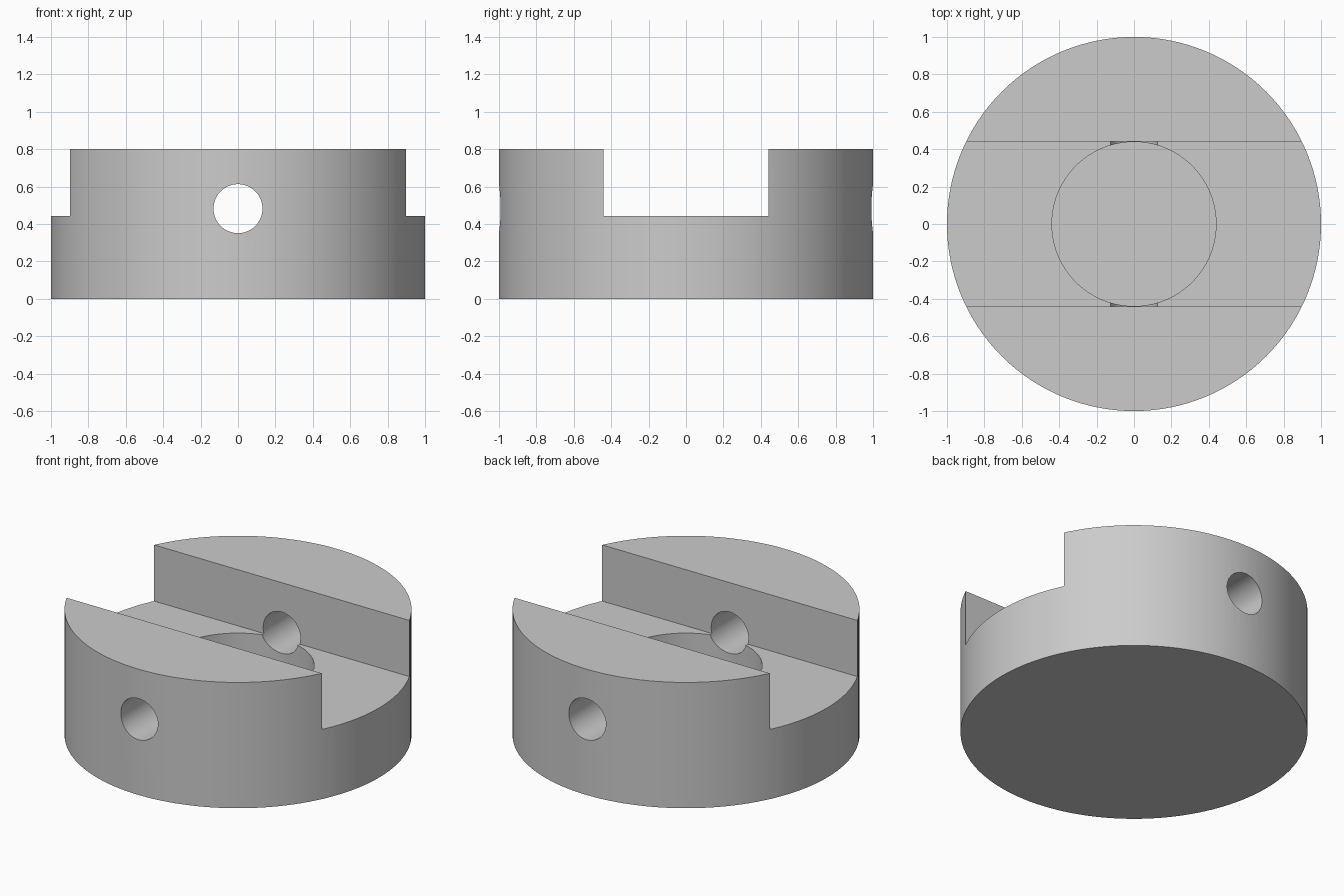
import bpy, math

if "Cube" in bpy.data.objects:
    bpy.data.objects.remove(bpy.data.objects["Cube"])

SLOT = 0.44     # half width of the slot, also the bore radius
FLOOR = 0.443   # slot floor height
BORE_Z = 0.2    # bottom of the blind bore

grey = bpy.data.materials.new("plain_grey")
grey.diffuse_color = (0.6, 0.6, 0.6, 1)
grey.use_nodes = True
grey.node_tree.nodes["Principled BSDF"].inputs["Base Color"].default_value = grey.diffuse_color


def cylinder(name, r, depth, loc, rot=(0, 0, 0), sides=128):
    bpy.ops.mesh.primitive_cylinder_add(vertices=sides, radius=r, depth=depth,
                                        location=loc, rotation=rot)
    ob = bpy.context.object
    ob.name = name
    ob.data.materials.append(grey)
    return ob


# Round body
body = cylinder("slotted_collar", 1, 0.8, (0, 0, 0.4))

# Slot across the top
bpy.ops.mesh.primitive_cube_add(size=1, location=(0, 0, FLOOR + 0.5))
slot = bpy.context.object
slot.name = "slot_cutter"
slot.scale = (3, 2 * SLOT, 1)
slot.data.materials.append(grey)

# Blind bore and cross pin hole
bore = cylinder("bore_cutter", SLOT - 0.001, 0.6, (0, 0, BORE_Z + 0.3), sides=96)
pin = cylinder("pin_hole_cutter", 0.131, 3, (0, 0, 0.482), (math.pi / 2, 0, 0), 64)

bpy.context.view_layer.objects.active = body
for cutter in (slot, bore, pin):
    m = body.modifiers.new(cutter.name, 'BOOLEAN')
    m.operation = 'DIFFERENCE'
    m.solver = 'EXACT'
    m.object = cutter
    bpy.ops.object.modifier_apply(modifier=m.name)
for cutter in (slot, bore, pin):
    bpy.data.objects.remove(cutter)

# Smooth the round walls, keep the edges sharp
bpy.ops.object.select_all(action='DESELECT')
body.select_set(True)
bpy.ops.object.shade_smooth_by_angle(angle=math.radians(30))
